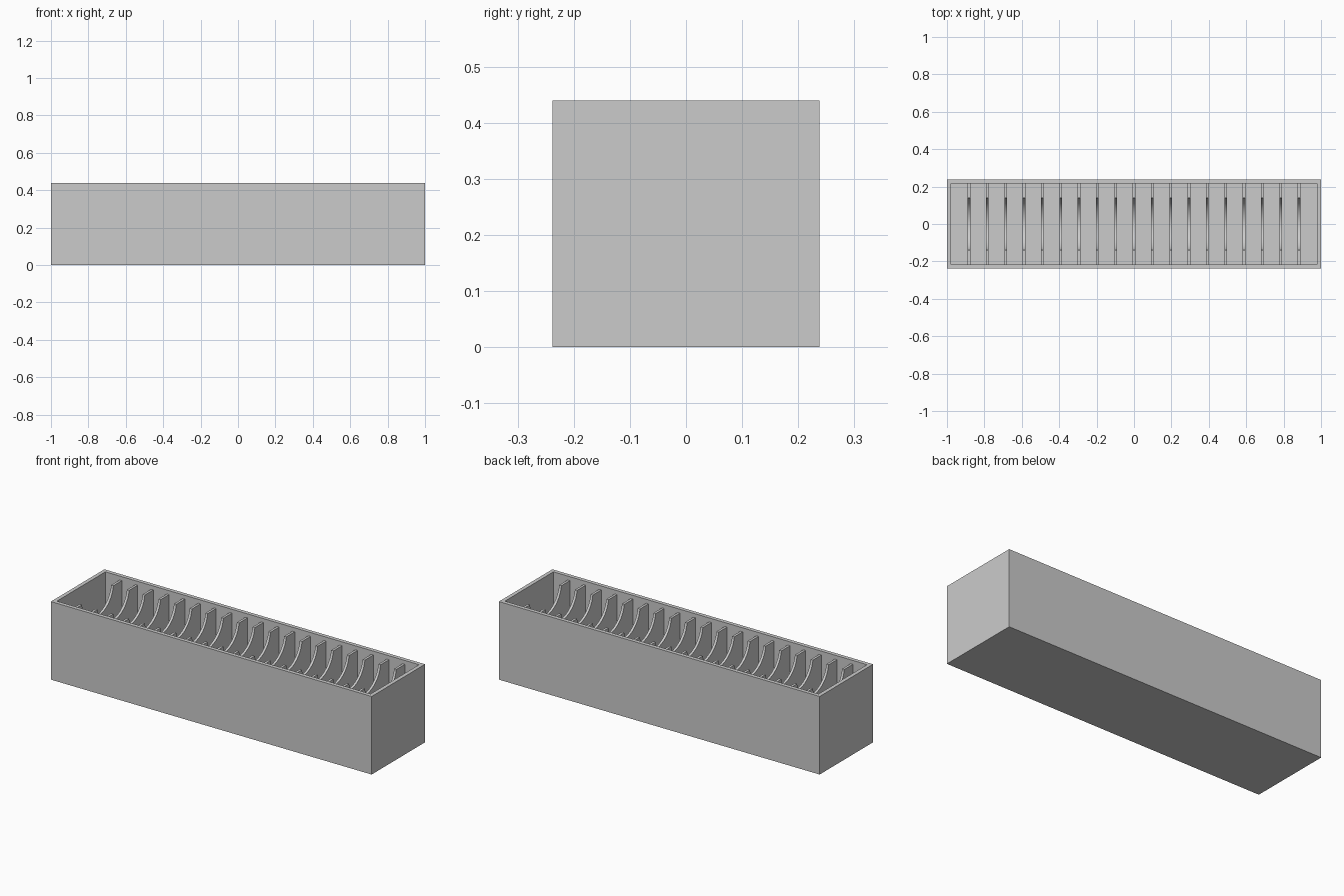
import bpy, bmesh, math

if "Cube" in bpy.data.objects:
    bpy.data.objects.remove(bpy.data.objects["Cube"])

L, W, H = 2.0, 0.476, 0.44      # outer size
WALL = 0.022                    # wall and floor thickness
DIV_N, DIV_STEP, DIV_T = 19, 0.098, 0.014
DIV_TOP = H - 0.022
CRADLE = 0.142                  # radius of the round cut-out, centred at rim height

grey = bpy.data.materials.new("light_grey")
grey.diffuse_color = (0.6, 0.6, 0.6, 1)
grey.use_nodes = True
grey.node_tree.nodes["Principled BSDF"].inputs["Base Color"].default_value = grey.diffuse_color


def finish(bm, name):
    bmesh.ops.recalc_face_normals(bm, faces=bm.faces)
    mesh = bpy.data.meshes.new(name)
    bm.to_mesh(mesh)
    bm.free()
    mesh.materials.append(grey)
    ob = bpy.data.objects.new(name, mesh)
    bpy.context.collection.objects.link(ob)
    return ob


# Open tray: a block whose top is inset and pushed down
bm = bmesh.new()
bmesh.ops.create_cube(bm, size=1)
for v in bm.verts:
    v.co = (v.co.x * L, v.co.y * W, (v.co.z + 0.5) * H)
bm.normal_update()
top = max(bm.faces, key=lambda f: f.normal.z)
bmesh.ops.inset_region(bm, faces=[top], thickness=WALL, use_even_offset=True)
hole = bmesh.ops.extrude_face_region(bm, geom=[top])["geom"]
bmesh.ops.translate(bm, verts=[g for g in hole if isinstance(g, bmesh.types.BMVert)],
                    vec=(0, 0, WALL - H))
if top.is_valid:
    bmesh.ops.delete(bm, geom=[top], context='FACES_ONLY')
finish(bm, "tray")

# Divider profile in y-z: flat shoulders with a round cradle between
half = W / 2 - WALL
start = math.asin((H - DIV_TOP) / CRADLE)
SEG = 32
profile = [(half, WALL), (half, DIV_TOP)]
for i in range(SEG + 1):
    a = start + (math.pi - 2 * start) * i / SEG
    profile.append((CRADLE * math.cos(a), H - CRADLE * math.sin(a)))
profile += [(-half, DIV_TOP), (-half, WALL)]

# Row of dividers
for n in range(DIV_N):
    x = (n - (DIV_N - 1) / 2) * DIV_STEP
    bm = bmesh.new()
    face = bm.faces.new([bm.verts.new((x - DIV_T / 2, y, z)) for y, z in profile])
    ext = bmesh.ops.extrude_face_region(bm, geom=[face], use_keep_orig=True)["geom"]
    bmesh.ops.translate(bm, verts=[g for g in ext if isinstance(g, bmesh.types.BMVert)],
                        vec=(DIV_T, 0, 0))
    ob = finish(bm, f"divider_{n + 1}")
    bpy.ops.object.select_all(action='DESELECT')
    ob.select_set(True)
    bpy.context.view_layer.objects.active = ob
    bpy.ops.object.shade_smooth_by_angle(angle=math.radians(30))
